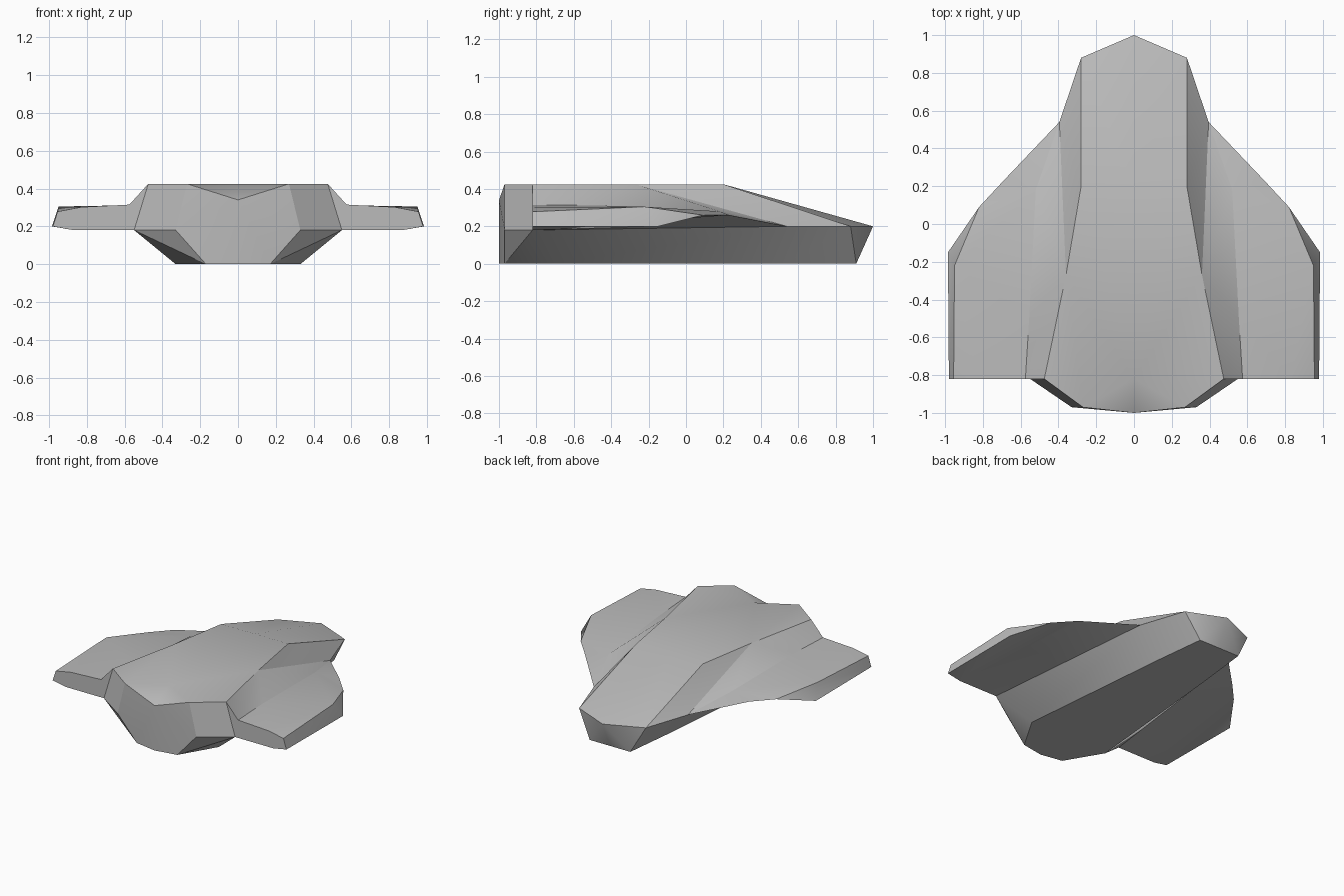
import bpy
import bmesh
import math

cube = bpy.data.objects.get("Cube")
if cube:
    bpy.data.objects.remove(cube, do_unlink=True)

grey = bpy.data.materials.new("hull grey")
grey.use_nodes = True
GREY = (0.5, 0.5, 0.5, 1)
grey.diffuse_color = GREY
grey.node_tree.nodes["Principled BSDF"].inputs["Base Color"].default_value = GREY

# Shared heights and stations
DECK, MID, TAIL, STERN = 0.425, 0.2, -0.82, -0.97

# Named corners of the left half
P = dict(
    # centre line
    deck_front=(0, 0.2, DECK), deck_tail=(0, TAIL, DECK), tail_tip=(0, -1, 0.34),
    keel_tail=(0, -1, 0), keel_nose=(0, 0.91, 0), nose=(0, 1, MID),
    # deck edge
    brow=(0.28, 0.2, DECK), waist=(0.36, -0.27, DECK),
    shoulder=(0.475, TAIL, DECK), tail_top=(0.27, STERN, DECK),
    # hull sides and floor
    cheek=(0.28, 0.88, MID), chine=(0.395, 0.54, MID), sill=(0.55, TAIL, 0.18),
    chin=(0.17, 0.91, 0), bilge_front=(0.215, 0.52, 0), bilge=(0.33, -0.7, 0),
    tail_floor=(0.17, STERN, 0), tail_hip=(0.33, STERN, 0.18),
    # wing root
    root_front=(0.52, 0.18, 0.28), root_mid=(0.555, -0.5, 0.312),
    root_rear=(0.575, TAIL, 0.315),
    # wing edges
    lead_in=(0.69, 0.23, 0.26), lead_out=(0.82, 0.09, 0.26),
    tip_front=(0.985, -0.15, MID), tip_rear=(0.98, TAIL, MID),
    rim_front=(0.95, -0.22, 0.305), rim_rear=(0.955, TAIL, 0.278),
    crown_rear=(0.83, TAIL, 0.302), under_rear=(0.87, TAIL, 0.18),
)


def mirrored_shell(name, panels, caps):
    """Build half a shell from named corners, drop the hidden caps, mirror it."""
    bm = bmesh.new()
    verts = {}

    def panel(text):
        keys = text.split()
        for k in keys:
            if k not in verts:
                verts[k] = bm.verts.new(P[k])
        return bm.faces.new([verts[k] for k in keys])

    for text in panels:
        panel(text)
    hidden = [panel(text) for text in caps]
    bmesh.ops.recalc_face_normals(bm, faces=bm.faces[:])
    bmesh.ops.delete(bm, geom=hidden, context="FACES_ONLY")
    mesh = bpy.data.meshes.new(name)
    bm.to_mesh(mesh)
    bm.free()
    mesh.materials.append(grey)
    ob = bpy.data.objects.new(name, mesh)
    bpy.context.collection.objects.link(ob)
    bpy.ops.object.select_all(action="DESELECT")
    ob.select_set(True)
    bpy.context.view_layer.objects.active = ob
    bpy.ops.object.shade_smooth_by_angle(angle=math.radians(30))
    mirror = ob.modifiers.new("Mirror", "MIRROR")
    mirror.use_clip = True
    return ob


# Hidden faces where hull and wing meet
ROOT = ["chine root_front root_mid root_rear sill", "root_rear shoulder sill"]

# Hull
mirrored_shell("hull", [
    # deck, tail dip and sloping nose
    "deck_front brow waist shoulder tail_top deck_tail",
    "deck_tail tail_top tail_tip",
    "deck_front brow cheek",
    "deck_front cheek nose",
    # upper flank
    "brow chine cheek",
    "brow waist chine",
    "waist root_front chine",
    "waist root_mid root_front",
    "waist root_rear root_mid",
    "waist shoulder root_rear",
    # nose and lower side
    "cheek nose chin",
    "chin nose keel_nose",
    "cheek chine bilge_front chin",
    "chine sill bilge",
    "chine bilge bilge_front",
    # stern
    "shoulder tail_top tail_hip sill",
    "sill tail_hip tail_floor",
    "sill tail_floor bilge",
    "tail_top tail_tip tail_hip",
    "tail_tip keel_tail tail_floor tail_hip",
    # floor
    "keel_nose chin bilge_front bilge tail_floor keel_tail",
], ROOT + ["deck_front deck_tail tail_tip keel_tail keel_nose nose"])

# Wings
mirrored_shell("wings", [
    # upper skin
    "chine root_front lead_in",
    "root_front lead_out lead_in",
    "root_front rim_front lead_out",
    "root_front root_mid rim_front",
    "root_mid root_rear crown_rear rim_front",
    "crown_rear rim_rear rim_front",
    # tip
    "rim_front tip_front lead_out",
    "rim_front rim_rear tip_rear tip_front",
    # under skin
    "chine lead_in sill",
    "lead_in lead_out under_rear sill",
    "lead_out tip_front under_rear",
    "tip_front tip_rear under_rear",
    # trailing face
    "shoulder root_rear crown_rear rim_rear tip_rear under_rear sill",
], ROOT)
